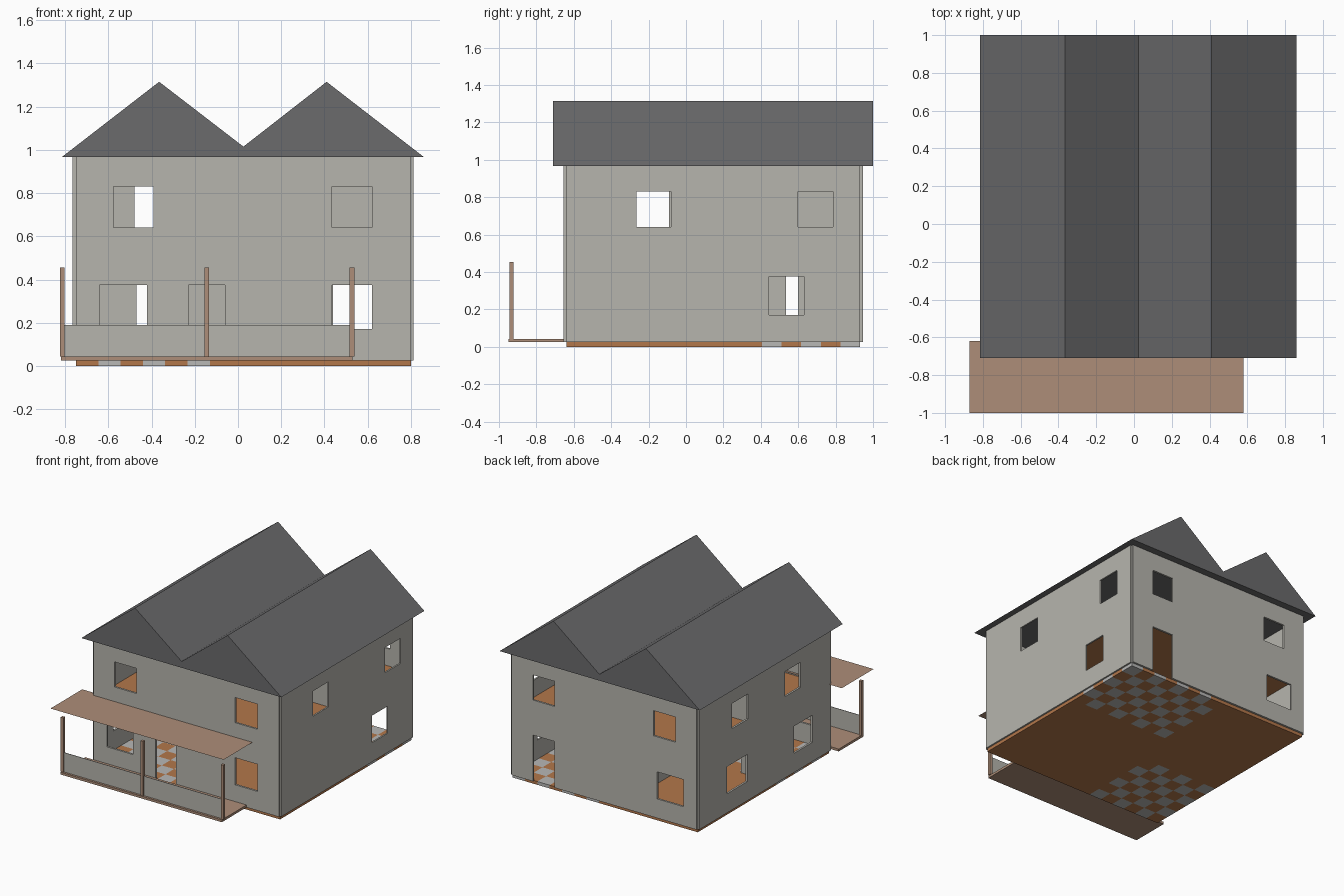
import bpy, bmesh
from mathutils import Vector

if "Cube" in bpy.data.objects:
    bpy.data.objects.remove(bpy.data.objects["Cube"])


def mat(name, rgb):
    m = bpy.data.materials.new(name)
    m.diffuse_color = (*rgb, 1)
    m.use_nodes = True
    m.node_tree.nodes["Principled BSDF"].inputs["Base Color"].default_value = m.diffuse_color
    return m


WALL = mat("wall grey", (0.47, 0.46, 0.42))
ROOF = mat("roof slate", (0.145, 0.145, 0.15))
DECK = mat("deck tan", (0.42, 0.27, 0.19))
WOOD = mat("floor wood", (0.45, 0.185, 0.07))
TILE = mat("floor tile", (0.48, 0.48, 0.47))


def finish(name, bm, *mats):
    bmesh.ops.recalc_face_normals(bm, faces=bm.faces)
    me = bpy.data.meshes.new(name)
    bm.to_mesh(me)
    bm.free()
    for m in mats:
        me.materials.append(m)
    ob = bpy.data.objects.new(name, me)
    bpy.context.collection.objects.link(ob)
    return ob


def box(name, x0, x1, y0, y1, z0, z1, m):
    bm = bmesh.new()
    bmesh.ops.create_cube(bm, size=1)
    for v in bm.verts:
        v.co = ((x0 + x1) / 2 + v.co.x * (x1 - x0),
                (y0 + y1) / 2 + v.co.y * (y1 - y0),
                (z0 + z1) / 2 + v.co.z * (z1 - z0))
    return finish(name, bm, m)


def wall(name, axis, at, thick, a0, a1, z0, z1, holes):
    """Wall slab along x or y with rectangular openings (a0, a1, z0, z1)."""
    us = sorted({a0, a1, *[h[0] for h in holes], *[h[1] for h in holes]})
    zs = sorted({z0, z1, *[h[2] for h in holes], *[h[3] for h in holes]})
    bm = bmesh.new()

    def co(u, z):
        return (u, at, z) if axis == "x" else (at, u, z)
    for u, u2 in zip(us, us[1:]):
        for z, z2 in zip(zs, zs[1:]):
            cu, cz = (u + u2) / 2, (z + z2) / 2
            if not any(h[0] < cu < h[1] and h[2] < cz < h[3] for h in holes):
                bm.faces.new([bm.verts.new(co(*p)) for p in
                              ((u, z), (u2, z), (u2, z2), (u, z2))])
    bmesh.ops.remove_doubles(bm, verts=bm.verts, dist=1e-5)
    ext = bmesh.ops.extrude_face_region(bm, geom=bm.faces[:], use_keep_orig=True)
    moved = [g for g in ext["geom"] if isinstance(g, bmesh.types.BMVert)]
    d = Vector((0, thick, 0)) if axis == "x" else Vector((thick, 0, 0))
    bmesh.ops.translate(bm, verts=moved, vec=d)
    return finish(name, bm, WALL)


X0, X1, Y0, Y1 = -0.75, 0.80, -0.64, 0.93
ZB, ZT = 0.025, 0.967
LOW, UP, DOOR = (0.17, 0.375), (0.64, 0.83), (ZB, 0.375)

# Outer walls with windows and doors
wall("front_wall", "x", Y0, -0.015, X0, X1, ZB, ZT,
     [(-0.64, -0.42, *LOW), (-0.23, -0.06, *DOOR), (0.435, 0.62, *LOW),
      (-0.575, -0.39, *UP), (0.435, 0.62, *UP)])
wall("back_wall", "x", Y1, 0.015, X0, X1, ZB, ZT,
     [(-0.64, -0.42, *LOW), (0.44, 0.62, *DOOR),
      (-0.575, -0.39, *UP), (0.44, 0.62, *UP)])
wall("right_wall", "y", X1, 0.012, Y0, Y1, ZB, ZT,
     [(0.445, 0.63, *LOW), (-0.265, -0.08, *UP), (0.60, 0.785, *UP)])
wall("left_wall", "y", X0, -0.015, Y0, Y1, ZB, ZT,
     [(0.36, 0.60, *LOW), (-0.42, -0.20, *LOW),
      (-0.275, -0.09, *UP), (0.35, 0.54, *UP)])

# Inner partitions
wall("lower_cross_partition", "x", 0.0, 0.012, X0, 0.2, ZB, 0.49,
     [(-0.47, -0.30, *DOOR)])
wall("lower_long_partition", "y", -0.1, 0.012, 0.012, Y1, ZB, 0.49,
     [(0.535, 0.72, *DOOR)])
wall("upper_cross_partition", "x", 0.15, 0.012, X0, X1, 0.51, ZT,
     [(-0.48, -0.30, 0.51, 0.86), (0.10, 0.28, 0.51, 0.86)])
wall("upper_long_partition", "y", 0.0, 0.012, 0.162, Y1, 0.51, ZT, [])

# Ground floor: a grid slab with two checkered tile areas
N = 15
bm = bmesh.new()
for i in range(N):
    for j in range(N):
        a, b = X0 + (X1 - X0) * i / N, X0 + (X1 - X0) * (i + 1) / N
        c, d = Y0 + (Y1 - Y0) * j / N, Y0 + (Y1 - Y0) * (j + 1) / N
        tiled = (i < 6 and j < 6 and (i + j) % 2 == 1) or \
                (i >= 7 and j >= 9 and (i + j) % 2 == 0)

        def quad(*pts):
            f = bm.faces.new([bm.verts.new(p) for p in pts])
            f.material_index = int(tiled)
        for z in (0, ZB):
            quad((a, c, z), (b, c, z), (b, d, z), (a, d, z))
        for edge, p, q in ((j == 0, (a, c), (b, c)), (j == N - 1, (a, d), (b, d)),
                           (i == 0, (a, c), (a, d)), (i == N - 1, (b, c), (b, d))):
            if edge:
                quad((*p, 0), (*q, 0), (*q, ZB), (*p, ZB))
bmesh.ops.remove_doubles(bm, verts=bm.verts, dist=1e-5)
finish("ground_floor", bm, WOOD, TILE)

# Upper floor
box("upper_floor", X0, X1, Y0, Y1, 0.49, 0.51, WOOD)

# Twin gabled roof, extruded from its front profile
bm = bmesh.new()
profile = [(-0.815, 0.967), (0.86, 0.967), (0.41, 1.315), (0.025, 1.015), (-0.365, 1.315)]
face = bm.faces.new([bm.verts.new((x, -0.71, z)) for x, z in profile])
ext = bmesh.ops.extrude_face_region(bm, geom=[face], use_keep_orig=True)
bmesh.ops.translate(bm, vec=(0, 1.71, 0),
                    verts=[g for g in ext["geom"] if isinstance(g, bmesh.types.BMVert)])
finish("roof", bm, ROOF)

# Porch: deck, posts, railing panels and a flat sheet canopy
box("porch_deck", -0.82, 0.53, -0.95, -0.655, 0.025, 0.043, DECK)
posts = (-0.813, -0.145, 0.527)
for k, x in enumerate(posts):
    box(f"porch_post_{k + 1}", x - 0.011, x + 0.011, -0.943, -0.921, 0.043, 0.455, DECK)
for k, (a, b) in enumerate(zip(posts, posts[1:])):
    box(f"porch_rail_panel_{k + 1}", a + 0.011, b - 0.011, -0.934, -0.930, 0.043, 0.19, WALL)
bm = bmesh.new()
bm.faces.new([bm.verts.new(p) for p in ((-0.87, -1, 0.53), (0.58, -1, 0.53),
                                        (0.58, -0.62, 0.53), (-0.87, -0.62, 0.53))])
finish("porch_canopy", bm, DECK)
